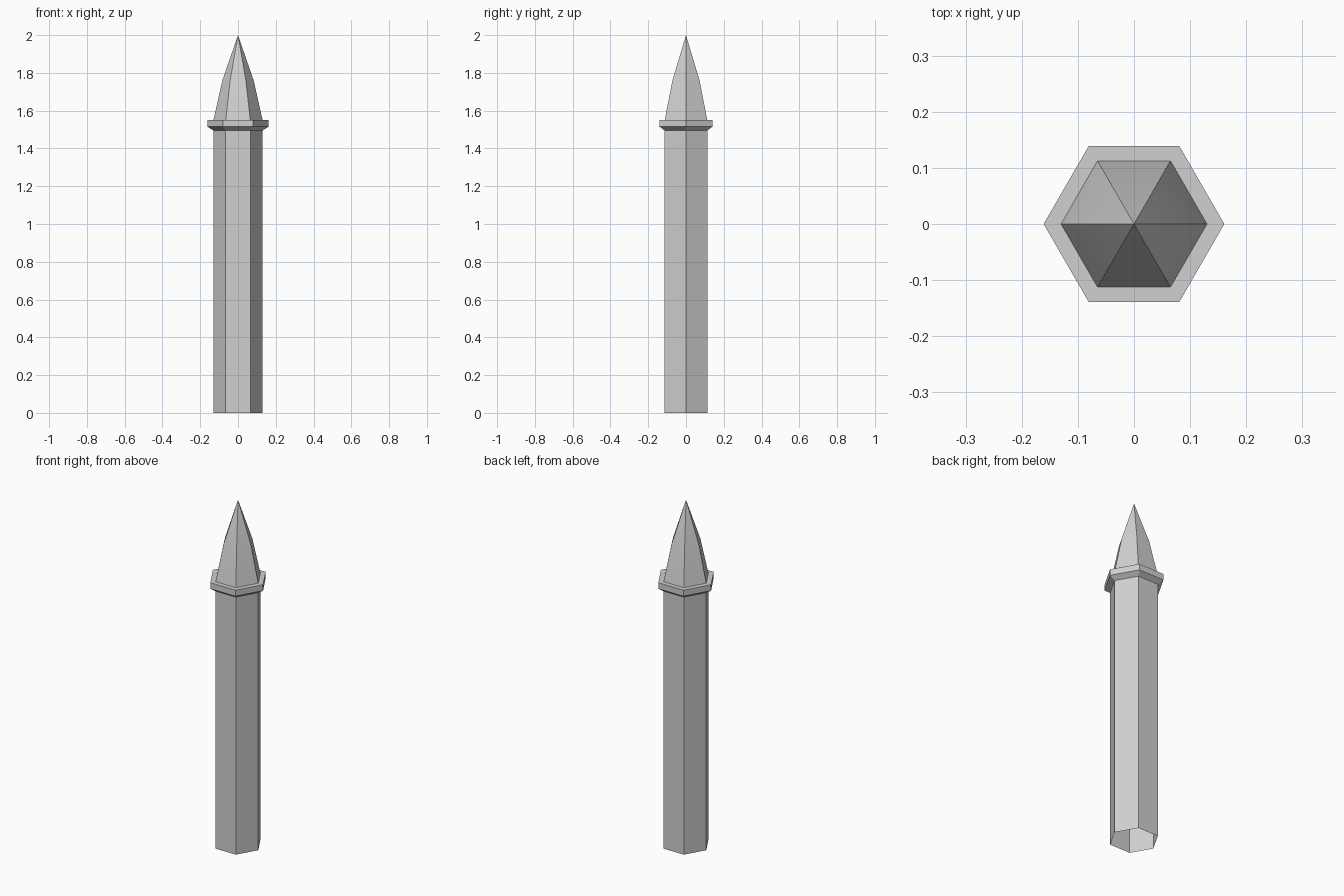
import bpy
import bmesh
from math import cos, sin, tau

cube = bpy.data.objects.get("Cube")
if cube:
    bpy.data.objects.remove(cube, do_unlink=True)

SIDES = 6
STONE = (0.63, 0.63, 0.63, 1.0)

# One plain grey stone
stone = bpy.data.materials.new("grey stone")
stone.use_nodes = True
stone.diffuse_color = STONE
stone.node_tree.nodes["Principled BSDF"].inputs["Base Color"].default_value = STONE


def lathe(name, profile):
    """Six-sided open shell through (radius, height) points, bottom to top."""
    bm = bmesh.new()
    rings = []
    for r, z in profile:
        count = SIDES if r > 0 else 1
        rings.append([bm.verts.new((r * cos(tau * i / SIDES), r * sin(tau * i / SIDES), z))
                      for i in range(count)])
    for low, high in zip(rings, rings[1:]):
        for i in range(SIDES):
            j = (i + 1) % SIDES
            top = [high[j], high[i]] if len(high) > 1 else [high[0]]
            bm.faces.new([low[i], low[j]] + top)
    mesh = bpy.data.meshes.new(name)
    bm.to_mesh(mesh)
    bm.free()
    mesh.materials.append(stone)
    obj = bpy.data.objects.new(name, mesh)
    bpy.context.collection.objects.link(obj)
    # Soft along the curve of each side, sharp at the corners
    bpy.ops.object.select_all(action='DESELECT')
    obj.select_set(True)
    bpy.context.view_layer.objects.active = obj
    bpy.ops.object.shade_smooth_by_angle()
    return obj


RADIUS, FLANGE = 0.13, 0.161
NECK, LIP, SHELF = 1.495, 1.515, 1.55

# Hollow shaft, open at the foot
lathe("post_shaft", [(RADIUS, 0), (RADIUS, NECK)])
# Collar with a chamfered underside and a flat shelf on top
lathe("post_collar", [(RADIUS, NECK), (FLANGE, LIP), (FLANGE, SHELF), (RADIUS, SHELF)])
# Pointed cap with a slight bend in its sides
lathe("post_spire", [(RADIUS, SHELF), (0.083, 1.76), (0, 2)])
